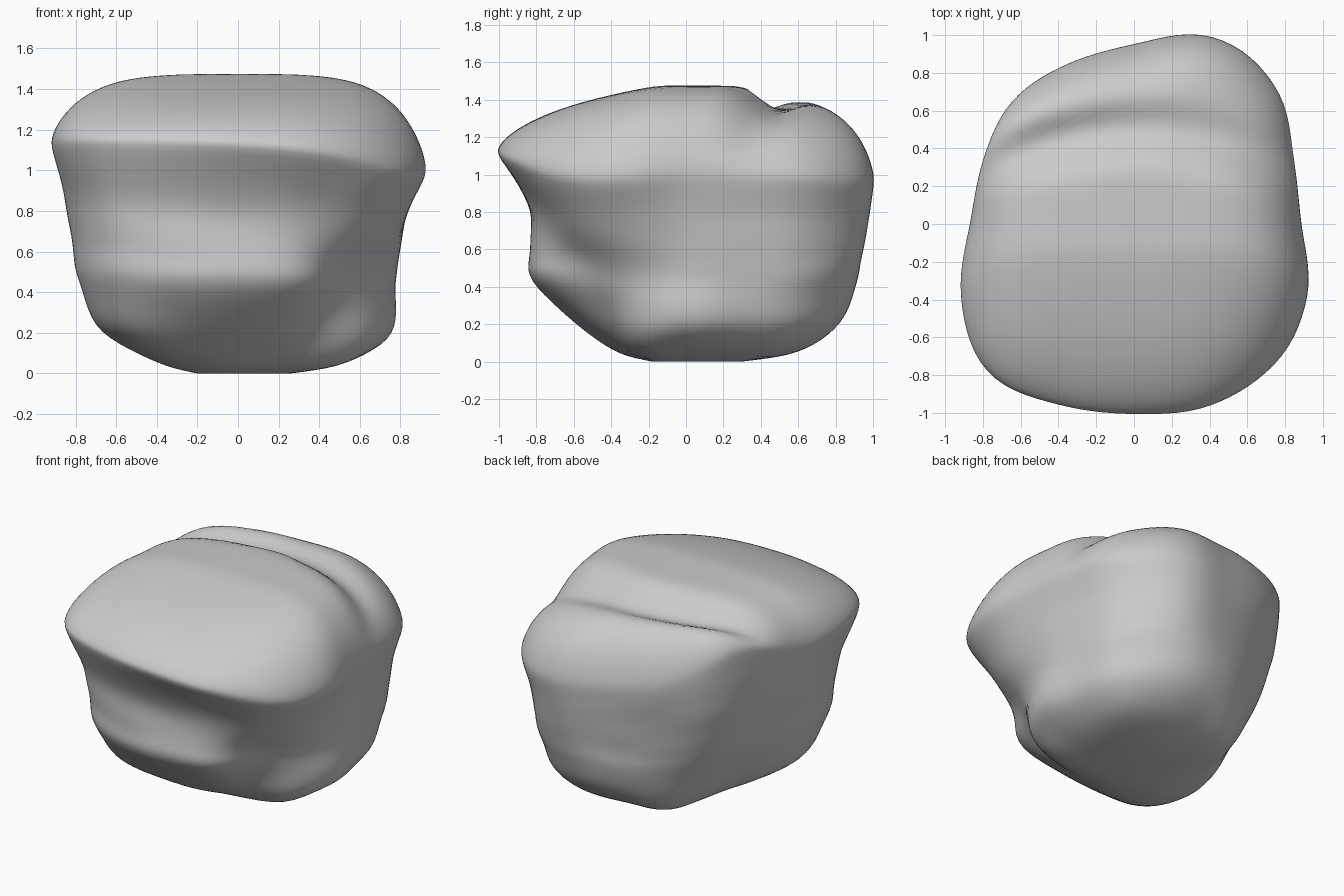
import bpy, bmesh, math
from mathutils import Vector, noise

if "Cube" in bpy.data.objects:
    bpy.data.objects.remove(bpy.data.objects["Cube"])

N = 112     # points around
SUB = 6     # rings between levels
TOP = 28    # rings over the top

# Horizontal sections: height, radii every 22.5 degrees counter-clockwise from +x
LOWER = [
    (0.00, [.26, .28, .32, .32, .28, .26, .20, .18, .20, .21, .21, .19, .18, .18, .21, .26]),
    (0.05, [.53, .57, .67, .64, .58, .60, .45, .38, .38, .42, .44, .40, .36, .35, .42, .55]),
    (0.20, [.76, .77, .86, .87, .80, .74, .64, .58, .63, .72, .76, .64, .57, .56, .56, .69]),
    (0.42, [.77, .82, .93, .96, .88, .81, .76, .71, .74, .84, .91, .86, .82, .80, .68, .71]),
    (0.58, [.78, .84, .96, 1.0, .90, .85, .83, .77, .78, .87, .94, .88, .83, .83, .76, .76]),
]
UPPER = [
    (0.80, [.83, .87, .99, 1.04, .93, .88, .89, .84, .84, .91, .99, .90, .84, .86, .91, .87]),
    (1.05, [.89, .92, 1.05, 1.08, .95, .92, .92, .87, .87, 1.0, 1.11, 1.04, 1.01, 1.05, 1.06, 1.0]),
]


def cr(a, b, c, d, t):
    """Catmull-Rom blend."""
    return 0.5 * (2*b + (c-a)*t + (2*a-5*b+4*c-d)*t*t + (3*b-a-3*c+d)*t**3)


def radius(row, th):
    u = th / (2*math.pi) * 16
    i = int(u)
    return cr(*[row[(i+k) % 16] for k in (-1, 0, 1, 2)], u - i)


def bump(th, deg, width):
    d = (math.degrees(th) - deg + 180) % 360 - 180
    return math.exp(-(d/width)**2)


def rim_z(th):
    z = 1.05 - 0.07*math.sin(th) - 0.05*math.cos(th)
    return z + 0.20*bump(th, 148, 24) - 0.08*bump(th, 325, 25)


def cap_height(x, y):
    """Domed top with a groove in front of a back lip that rises to the left."""
    h = 1.475 - 0.22*(math.sqrt(max(0, -y - 0.1)**2 + 0.01) - 0.1) - 0.04*x*x
    valley = 0.50 - 0.3*x*x
    lip = 1/(1 + math.exp(-(y - valley - 0.06)/0.05))
    h += lip*(-0.03 - 0.14*x)
    return h - 0.13*math.exp(-((y - valley)/0.12)**2)


levels = LOWER + UPPER
L = len(levels)
angles = [2*math.pi*k/N for k in range(N)]
rings = []
# Body
for i in range(L - 1):
    idx = [max(0, i-1), i, i+1, min(L-1, i+2)]
    for s in range(SUB):
        t = s/SUB
        ring = []
        for th in angles:
            r = cr(*[radius(levels[j][1], th) for j in idx], t)
            z = max(0, cr(*[levels[j][0] for j in idx], t))
            z *= 1 + (rim_z(th)/1.05 - 1)*(z/1.05)
            ring.append(Vector((r*math.cos(th), r*math.sin(th), z)))
        rings.append(ring)
# Rounded cap
for k in range(TOP):
    s = math.cos(k/TOP*math.pi/2)
    ring = []
    for th in angles:
        r = radius(levels[-1][1], th)*s
        x, y = r*math.cos(th), r*math.sin(th)
        f = (1 - s**5)**0.58
        ring.append(Vector((x, y, rim_z(th) + (cap_height(x, y) - rim_z(th))*f)))
    rings.append(ring)


def weather(p):
    """Shallow strata and chips on the sides."""
    side = max(0, min(1, p.z/0.2, (1.2 - p.z)/0.2))
    q = Vector((p.x*1.5, p.y*1.5, p.z*6 + p.x))
    n = noise.noise(q) + 0.4*noise.noise(q*2.7)
    return p + Vector((p.x, p.y, 0)).normalized()*0.012*n*side


bm = bmesh.new()
vr = [[bm.verts.new(weather(p)) for p in ring] for ring in rings]
for a, b in zip(vr, vr[1:]):
    for k in range(N):
        m = (k+1) % N
        bm.faces.new((a[k], a[m], b[m], b[k]))
bottom = bm.verts.new((0, 0, 0))
peak = bm.verts.new((0, 0, cap_height(0, 0)))
for k in range(N):
    m = (k+1) % N
    bm.faces.new((bottom, vr[0][m], vr[0][k]))
    bm.faces.new((peak, vr[-1][k], vr[-1][m]))
# Wear down the sharp rim and ledges
soft = [v for ring in vr[1:-6] for v in ring]
for _ in range(5):
    bmesh.ops.smooth_vert(bm, verts=soft, factor=0.5, use_axis_x=True,
                          use_axis_y=True, use_axis_z=True)
bmesh.ops.recalc_face_normals(bm, faces=bm.faces)

mesh = bpy.data.meshes.new("boulder")
bm.to_mesh(mesh)
bm.free()
rock = bpy.data.objects.new("boulder", mesh)
bpy.context.collection.objects.link(rock)
bpy.context.view_layer.objects.active = rock
rock.select_set(True)
bpy.ops.object.shade_smooth_by_angle(angle=math.radians(35))
